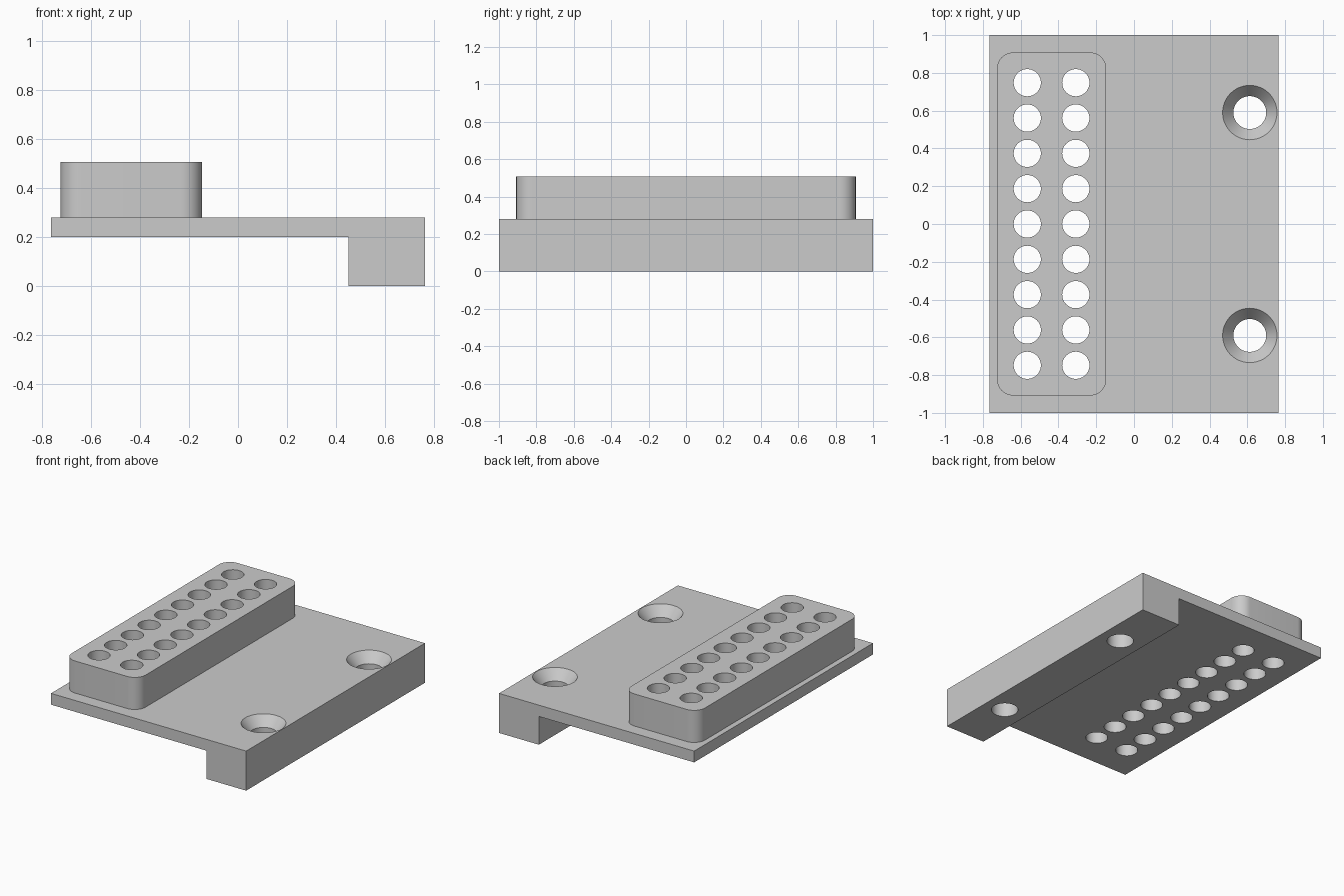
import bpy, bmesh, math

if "Cube" in bpy.data.objects:
    bpy.data.objects.remove(bpy.data.objects["Cube"], do_unlink=True)

HALF_X, HALF_Y, PLATE_TOP, PLATE_BOTTOM = 0.764, 1.0, 0.28, 0.2
BLOCK_TOP = 0.507

grey = bpy.data.materials.new("plain_grey")
grey.use_nodes = True
colour = (0.6, 0.6, 0.6, 1)
grey.diffuse_color = colour
grey.node_tree.nodes["Principled BSDF"].inputs["Base Color"].default_value = colour


def make_object(name, bm):
    bmesh.ops.recalc_face_normals(bm, faces=bm.faces)
    mesh = bpy.data.meshes.new(name)
    bm.to_mesh(mesh)
    bm.free()
    mesh.materials.append(grey)
    obj = bpy.data.objects.new(name, mesh)
    bpy.context.collection.objects.link(obj)
    return obj


def extrude_profile(name, points, offset):
    bm = bmesh.new()
    face = bm.faces.new([bm.verts.new(p) for p in points])
    result = bmesh.ops.extrude_face_region(bm, geom=[face])
    verts = [g for g in result["geom"] if isinstance(g, bmesh.types.BMVert)]
    bmesh.ops.translate(bm, verts=verts, vec=offset)
    return make_object(name, bm)


def lathe(bm, x, y, rings, segments=48):
    """Closed round solid from (radius, height) rings, bottom to top."""
    loops = []
    for radius, z in rings:
        loops.append([bm.verts.new((x + radius * math.cos(math.tau * i / segments),
                                    y + radius * math.sin(math.tau * i / segments), z))
                      for i in range(segments)])
    for low, high in zip(loops, loops[1:]):
        for i in range(segments):
            j = (i + 1) % segments
            bm.faces.new((low[i], low[j], high[j], high[i]))
    bm.faces.new(loops[0][::-1])
    bm.faces.new(loops[-1])


# Base plate with the mounting foot along its left edge
foot_x = 0.452
profile = [(-HALF_X, PLATE_BOTTOM), (foot_x, PLATE_BOTTOM), (foot_x, 0),
           (HALF_X, 0), (HALF_X, PLATE_TOP), (-HALF_X, PLATE_TOP)]
plate = extrude_profile("mounting_plate", [(x, -HALF_Y, z) for x, z in profile],
                        (0, 2 * HALF_Y, 0))

# Raised block with rounded upright corners
x0, x1, half_length, corner = -0.725, -0.147, 0.908, 0.085
outline = []
for cx, cy, start in ((x1 - corner, half_length - corner, 0),
                      (x0 + corner, half_length - corner, 90),
                      (x0 + corner, corner - half_length, 180),
                      (x1 - corner, corner - half_length, 270)):
    for step in range(13):
        a = math.radians(start + 90 * step / 12)
        outline.append((cx + corner * math.cos(a), cy + corner * math.sin(a), 0.24))
block = extrude_profile("raised_block", outline, (0, 0, BLOCK_TOP - 0.24))

# Cutter: two rows of through holes and two countersunk screw holes
bm = bmesh.new()
for x in (-0.565, -0.308):
    for row in range(-4, 5):
        lathe(bm, x, row * 0.187, [(0.072, 0.1), (0.072, 0.6)])
for y in (-0.59, 0.59):
    lathe(bm, 0.613, y, [(0.087, -0.1), (0.087, 0.21), (0.144, PLATE_TOP), (0.144, 0.4)])
cutter = make_object("hole_cutter", bm)

# Join the block to the plate, then drill the holes
bpy.context.view_layer.objects.active = plate
for tool, operation in ((block, "UNION"), (cutter, "DIFFERENCE")):
    mod = plate.modifiers.new(operation.lower(), "BOOLEAN")
    mod.operation = operation
    mod.solver = "EXACT"
    mod.object = tool
    bpy.ops.object.modifier_apply(modifier=mod.name)
    bpy.data.objects.remove(tool, do_unlink=True)

bpy.ops.object.select_all(action="DESELECT")
plate.select_set(True)
bpy.ops.object.shade_smooth_by_angle(angle=math.radians(30))
